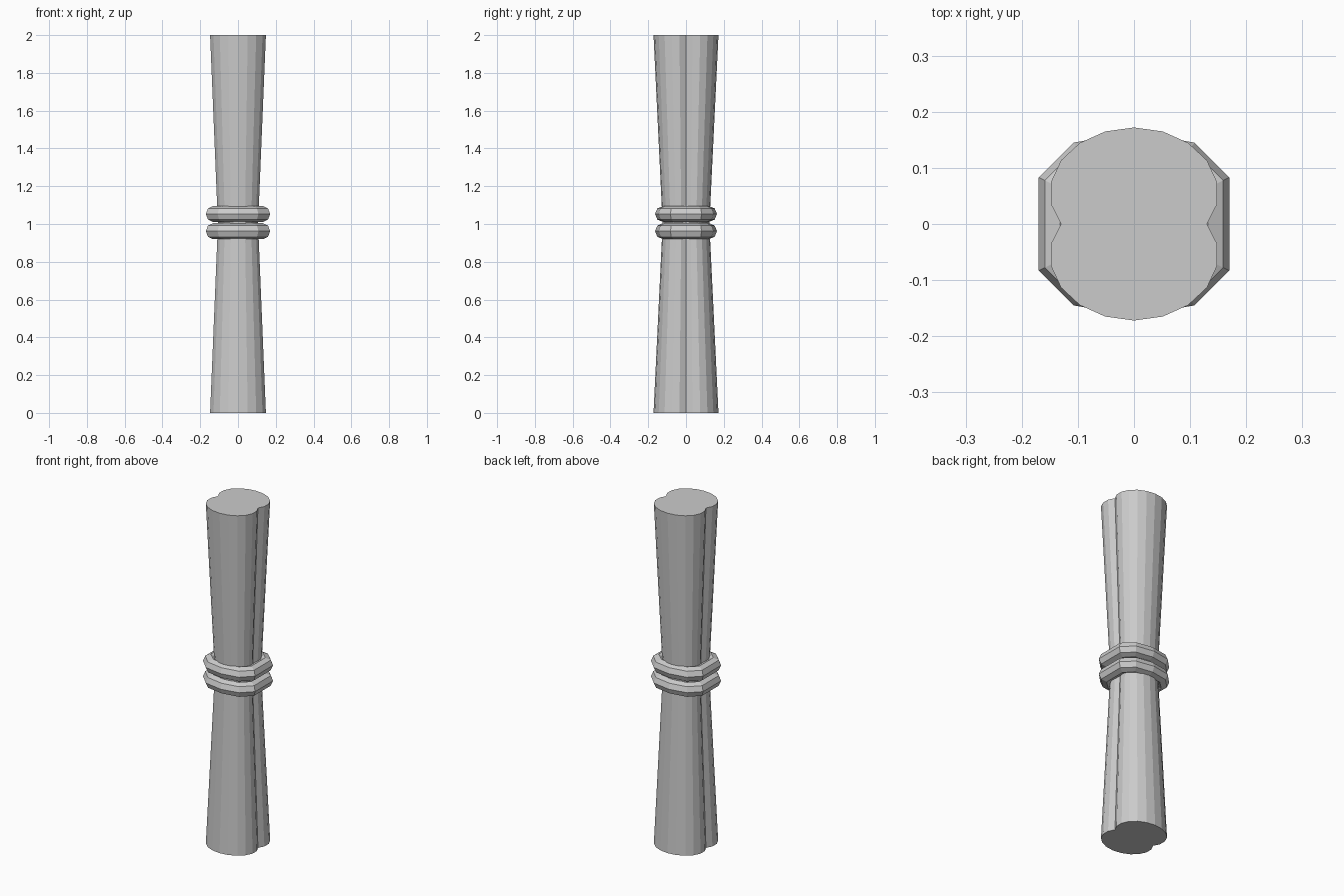
import bpy, bmesh
from math import sin, cos, radians
from mathutils import Vector

cube = bpy.data.objects.get("Cube")
if cube:
    bpy.data.objects.remove(cube, do_unlink=True)

grey = bpy.data.materials.new("light_grey")
grey.use_nodes = True
colour = (0.6, 0.6, 0.6, 1)
grey.diffuse_color = colour
grey.node_tree.nodes["Principled BSDF"].inputs["Base Color"].default_value = colour


def loft(name, loops, closed):
    """Join equal loops of points with quads; cap the ends unless closed."""
    bm = bmesh.new()
    rows = [[bm.verts.new(p) for p in loop] for loop in loops]
    n = len(rows[0])
    pairs = list(zip(rows, rows[1:]))
    if closed:
        pairs.append((rows[-1], rows[0]))
    else:
        bm.faces.new(rows[0])
        bm.faces.new(rows[-1])
    for a, b in pairs:
        for i in range(n):
            j = (i + 1) % n
            bm.faces.new((a[i], a[j], b[j], b[i]))
    bmesh.ops.recalc_face_normals(bm, faces=bm.faces)
    mesh = bpy.data.meshes.new(name)
    bm.to_mesh(mesh)
    bm.free()
    mesh.materials.append(grey)
    obj = bpy.data.objects.new(name, mesh)
    bpy.context.collection.objects.link(obj)
    return obj


# Bundle: outline of two merged oval stalks, pinched at the waist
half = [(0.15 * cos(radians(a)), max(0, 0.055 + 0.117 * sin(radians(a))))
        for a in range(-30, 211, 20)]
outline = half + [(-x, -y) for x, y in half[1:-1]]
loft("bundle", [[(x * s, y * s, z) for x, y in outline]
                for z, s in ((0, 1), (1, 0.72), (2, 1))], False)

# Two binding rings: an octagonal tube swept around a ten-sided path
quarter = [(0.17, 0.083), (0.108, 0.145), (0, 0.164)]
upper = quarter + [(-x, y) for x, y in quarter[1::-1]]
path = [Vector((x, y, 0)) for x, y in upper + [(-x, -y) for x, y in upper]]
R = 0.042
for name, z in (("upper_ring", 1.053), ("lower_ring", 0.962)):
    loops = []
    for p in path:
        out = p.normalized()
        loops.append([p + out * R * (cos(radians(a)) - 1)
                      + Vector((0, 0, z + R * sin(radians(a))))
                      for a in range(0, 360, 45)])
    loft(name, loops, True)
